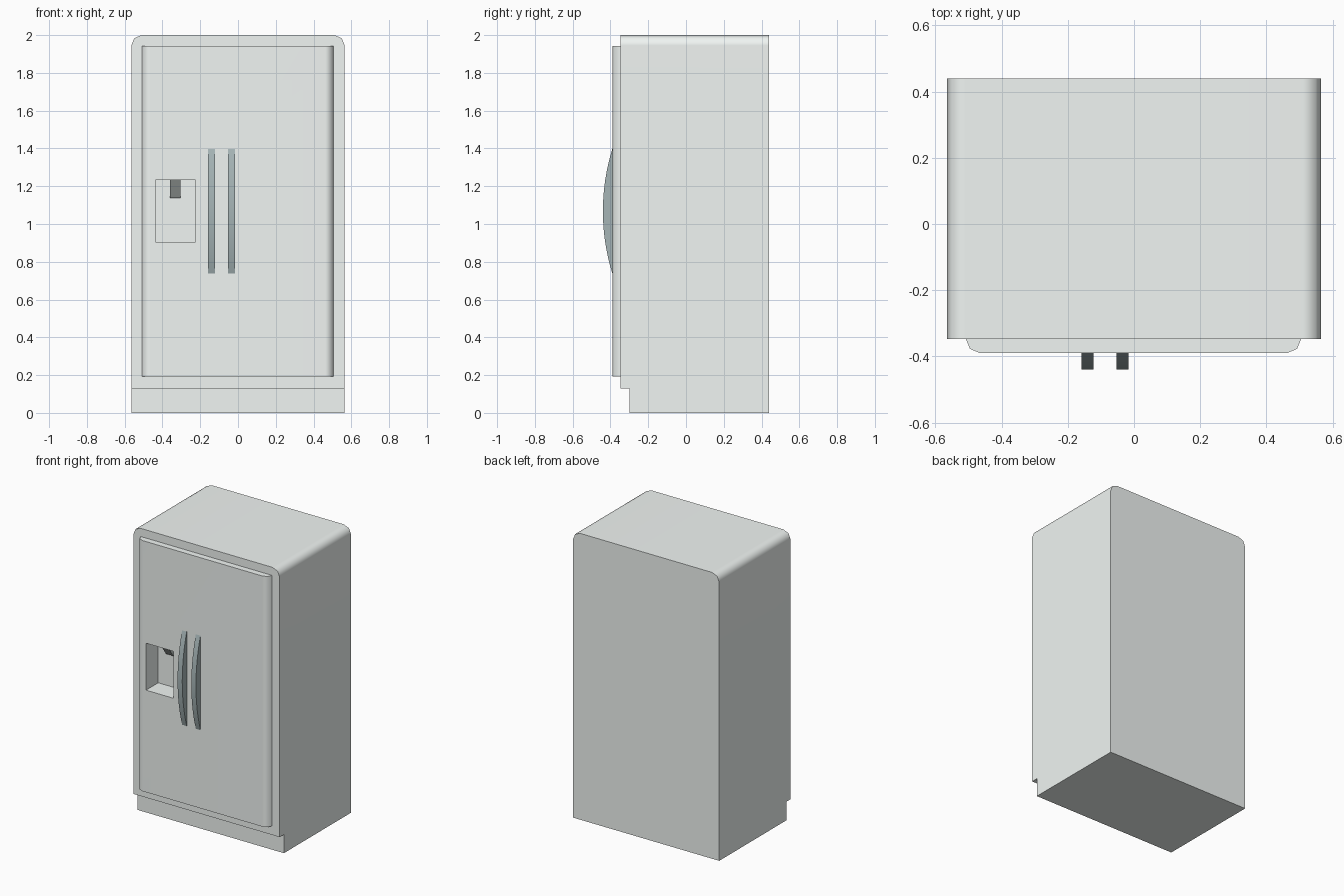
import bpy, bmesh, math

if "Cube" in bpy.data.objects:
    bpy.data.objects.remove(bpy.data.objects["Cube"])


def material(name, r, g, b):
    mat = bpy.data.materials.new(name)
    mat.diffuse_color = (r, g, b, 1)
    mat.use_nodes = True
    mat.node_tree.nodes["Principled BSDF"].inputs["Base Color"].default_value = mat.diffuse_color
    return mat


ENAMEL = material("pale_enamel", 0.88, 0.92, 0.90)
STEEL = material("handle_metal", 0.38, 0.46, 0.47)
GREY = material("spout_grey", 0.56, 0.61, 0.59)


def prism(name, points, axis, lo, hi, mat=None):
    """Extrude a 2D outline along axis (x: points are y,z; y: x,z; z: x,y)."""
    def place(p, d):
        a, b = p
        return {"x": (d, a, b), "y": (a, d, b), "z": (a, b, d)}[axis]
    bm = bmesh.new()
    low = [bm.verts.new(place(p, lo)) for p in points]
    high = [bm.verts.new(place(p, hi)) for p in points]
    bm.faces.new(low)
    bm.faces.new(high)
    n = len(points)
    for i in range(n):
        j = (i + 1) % n
        bm.faces.new((low[i], low[j], high[j], high[i]))
    bmesh.ops.recalc_face_normals(bm, faces=bm.faces[:])
    mesh = bpy.data.meshes.new(name)
    bm.to_mesh(mesh)
    bm.free()
    if mat:
        mesh.materials.append(mat)
    ob = bpy.data.objects.new(name, mesh)
    bpy.context.collection.objects.link(ob)
    return ob


def box(name, x0, x1, y0, y1, z0, z1, mat=None):
    return prism(name, [(x0, y0), (x1, y0), (x1, y1), (x0, y1)], "z", z0, z1, mat)


def activate(ob):
    bpy.ops.object.select_all(action="DESELECT")
    ob.select_set(True)
    bpy.context.view_layer.objects.active = ob


def cut(ob, cutter):
    mod = ob.modifiers.new("cut", "BOOLEAN")
    mod.operation = "DIFFERENCE"
    mod.solver = "EXACT"
    mod.object = cutter
    activate(ob)
    bpy.ops.object.modifier_apply(modifier=mod.name)


def smooth(ob):
    """Smooth the curves but keep the large faces flat."""
    activate(ob)
    bpy.ops.object.shade_smooth_by_angle(angle=math.radians(50))
    mod = ob.modifiers.new("flat_faces", "WEIGHTED_NORMAL")
    mod.keep_sharp = True


def rounded(x0, x1, base, edge, r, segs=2):
    """Outline flat at base, with two rounded corners at edge."""
    s = 1 if edge > base else -1
    pts = []
    if abs(edge - base) > r + 1e-6:
        pts = [(x0, base), (x1, base)]
    for cx, start in ((x1 - r, 0), (x0 + r, 90)):
        for i in range(segs + 1):
            a = math.radians(start + 90 * i / segs)
            pts.append((cx + r * math.cos(a), edge - s * r + s * r * math.sin(a)))
    return pts


FRONT, DOOR, BACK = -0.347, -0.39, 0.44

# Cabinet with rounded top corners, and door panel with rounded sides
cabinet = prism("cabinet", rounded(-0.565, 0.565, 0, 2.0, 0.055), "y",
                FRONT, BACK, ENAMEL)
door = prism("door_panel", rounded(-0.508, 0.505, FRONT, DOOR, FRONT - DOOR), "z",
             0.192, 1.943, ENAMEL)

# Toe kick and dispenser recess
toe = box("toe_cutter", -0.7, 0.7, -0.5, -0.30, -0.1, 0.13, ENAMEL)
recess = box("recess_cutter", -0.438, -0.226, -0.5, -0.255, 0.905, 1.233, ENAMEL)
cut(cabinet, toe)
cut(cabinet, recess)
cut(door, recess)
for cutter in (toe, recess):
    bpy.data.objects.remove(cutter)
smooth(cabinet)
smooth(door)

# Sloped dispenser spout
prism("dispenser_spout",
      [(-0.35, 1.233), (-0.28, 1.138), (-0.255, 1.138), (-0.255, 1.233)],
      "x", -0.36, -0.304, GREY)

# Bowed handles
half, sag = 0.33, 0.05
radius = (half ** 2 + sag ** 2) / (2 * sag)
sweep = math.asin(half / radius)
bow = []
for i in range(17):
    a = sweep * (i / 8 - 1)
    bow.append((DOOR - sag + radius * (1 - math.cos(a)), 1.068 + radius * math.sin(a)))
for side, x in (("left", -0.159), ("right", -0.053)):
    handle = prism(side + "_handle", bow, "x", x, x + 0.036, STEEL)
    activate(handle)
    bpy.ops.object.shade_smooth_by_angle(angle=math.radians(30))
